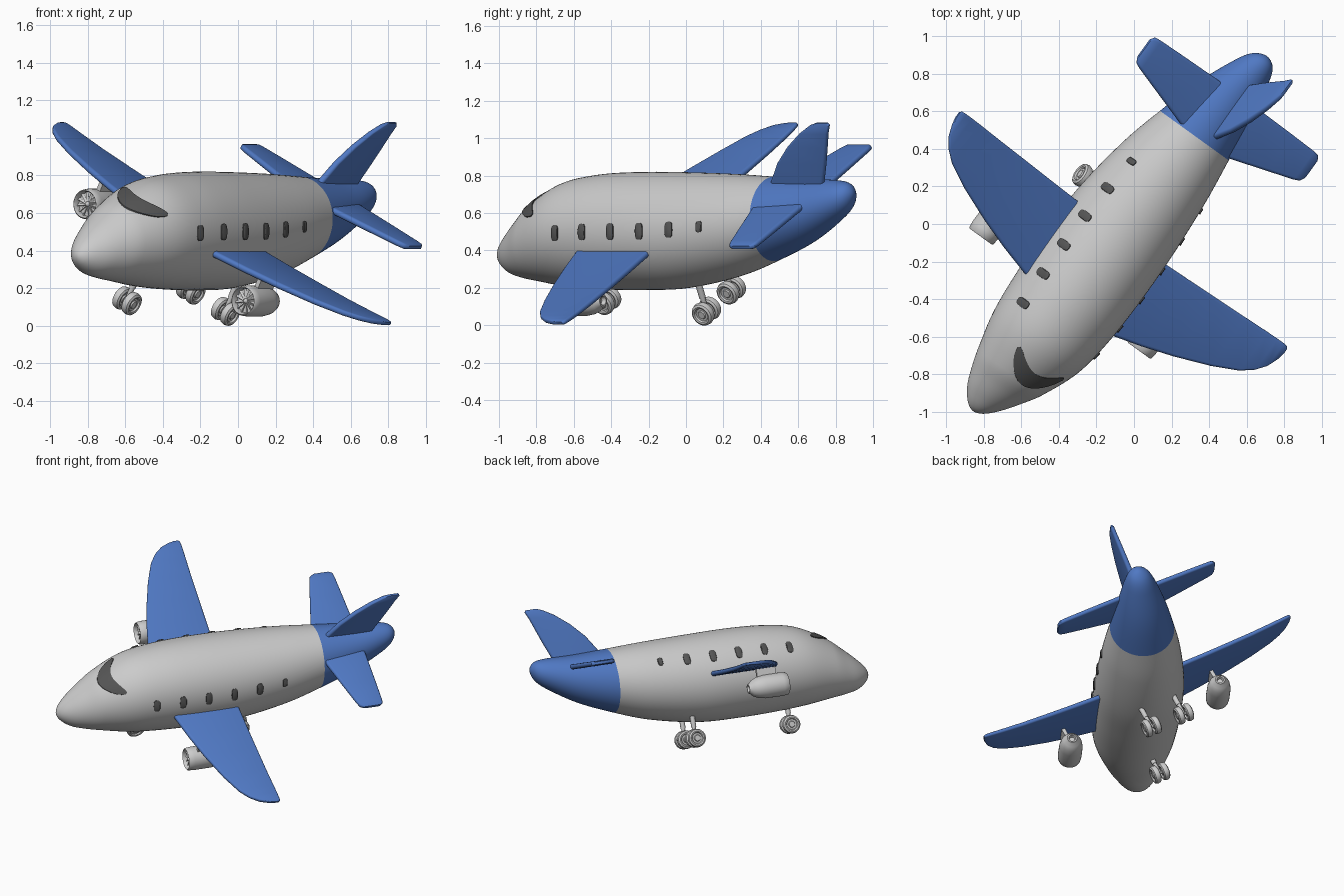
import bpy, bmesh
from math import sin, cos, pi, radians
from mathutils import Matrix, Vector

if "Cube" in bpy.data.objects:
    bpy.data.objects.remove(bpy.data.objects["Cube"])

# Aircraft frame: x = span, y = aft, z = up; then banked and yawed into the scene
POSE = (Matrix.Translation((0, 0, 0.598)) @ Matrix.Rotation(radians(-35.8), 4, 'Z')
        @ Matrix.Rotation(radians(26.4), 4, 'Y'))


def material(name, rgb):
    m = bpy.data.materials.new(name)
    m.diffuse_color = (*rgb, 1)
    m.use_nodes = True
    m.node_tree.nodes["Principled BSDF"].inputs["Base Color"].default_value = m.diffuse_color
    return m


BLUE = material("blue", (0.08, 0.19, 0.55))
DARK = material("dark", (0.09, 0.09, 0.09))


def finish(name, bm, mat=None, angle=40):
    bmesh.ops.remove_doubles(bm, verts=bm.verts, dist=1e-5)
    bmesh.ops.recalc_face_normals(bm, faces=bm.faces)
    me = bpy.data.meshes.new(name)
    bm.to_mesh(me)
    bm.free()
    ob = bpy.data.objects.new(name, me)
    bpy.context.collection.objects.link(ob)
    ob.matrix_world = POSE
    if mat:
        me.materials.append(mat)
    bpy.ops.object.select_all(action='DESELECT')
    ob.select_set(True)
    bpy.context.view_layer.objects.active = ob
    bpy.ops.object.shade_smooth_by_angle(angle=radians(angle))
    return ob


def add_loft(bm, rings, caps=True):
    vs = [[bm.verts.new(p) for p in r] for r in rings]
    n = len(vs[0])
    for r0, r1 in zip(vs, vs[1:]):
        for i in range(n):
            j = (i + 1) % n
            bm.faces.new((r0[i], r0[j], r1[j], r1[i]))
    if caps:
        bm.faces.new(vs[0])
        bm.faces.new(vs[-1])


def loft(name, rings, mat=None, caps=True):
    bm = bmesh.new()
    add_loft(bm, rings, caps)
    return finish(name, bm, mat)


def add_lathe(bm, profile, origin, axis, seg=32):
    # profile: (distance along axis, radius)
    o = Vector(origin)
    k = 'xyz'.index(axis)
    rings = []
    for t, r in profile:
        ring = []
        for i in range(seg):
            p = Vector((0, 0, 0))
            p[k] = t
            p[(k + 1) % 3] = r * cos(2 * pi * i / seg)
            p[(k + 2) % 3] = r * sin(2 * pi * i / seg)
            ring.append(o + p)
        rings.append(ring)
    add_loft(bm, rings, False)


# Fuselage stations: (y, centre height, radius)
ST = [(-1.31, -.25, 0), (-1.288, -.246, .052), (-1.22, -.233, .112), (-1.13, -.203, .163),
      (-1.03, -.168, .21), (-.82, -.125, .278), (-.60, -.11, .306), (-.34, -.105, .316),
      (-.03, -.1, .31), (.32, -.07, .273), (.57, -.033, .226), (.82, .015, .17),
      (1.03, .078, .107), (1.11, .104, .064), (1.14, .115, 0)]
SPLIT, STEPS = 10, 6


def smooth_stations():
    v = [Vector(p) for p in ST]
    flip = lambda p: Vector((p.x, p.y, -p.z))
    v = [flip(v[1])] + v + [flip(v[-2])]
    out = []
    for i in range(1, len(v) - 2):
        p0, p1, p2, p3 = v[i - 1:i + 3]
        # chord-weighted tangents
        d0, d1, d2 = (p1 - p0).length, (p2 - p1).length, (p3 - p2).length
        m1 = (p2 - p0) / (d0 + d1) * d1
        m2 = (p3 - p1) / (d1 + d2) * d1
        for k in range(STEPS):
            t = k / STEPS
            out.append(p1 * (2*t**3 - 3*t*t + 1) + m1 * (t**3 - 2*t*t + t)
                       + p2 * (3*t*t - 2*t**3) + m2 * (t**3 - t*t))
    return out + [v[-2]]


PROF = smooth_stations()


def surf(y, th, off=0):
    # point on the fuselage skin, th measured from the top
    for a, b in zip(PROF, PROF[1:]):
        if a.x <= y <= b.x:
            q = a.lerp(b, (y - a.x) / (b.x - a.x))
            break
    r = q.z + off
    return Vector((r * sin(th), y, q.y + r * cos(th)))


body = [[Vector((r * sin(2*pi*i/64), y, c + r * cos(2*pi*i/64))) for i in range(64)]
        for y, c, r in PROF]
loft("fuselage", body[:SPLIT * STEPS + 1], caps=False)
loft("tail_cone", body[SPLIT * STEPS:], BLUE, caps=False)


# Wings, stabilisers and fin: stations (span, leading y, trailing y, height, thickness)
def blade(name, stations, place):
    rings = []
    for s, le, te, u, th in stations:
        mid, half = (le + te) / 2, (te - le) / 2 - th / 2
        ring = []
        for i in range(16):
            ang = -pi/2 + pi * (i % 8) / 7 + (pi if i > 7 else 0)
            shift = half if i < 8 else -half
            ring.append(place(s, mid + shift + th/2 * cos(ang), u + th/2 * sin(ang)))
        rings.append(ring)
    loft(name, rings, BLUE)


WING = [(.2, -.59, -.08, -.09, .036), (.31, -.555, -.076, -.09, .036), (.5, -.507, -.07, -.089, .035),
        (.69, -.45, -.063, -.086, .034), (.9, -.375, -.056, -.08, .032), (1.05, -.307, -.05, -.072, .03),
        (1.12, -.255, -.048, -.067, .028), (1.165, -.20, -.048, -.063, .026),
        (1.19, -.14, -.05, -.061, .022), (1.2, -.10, -.06, -.06, .014)]
STAB = [(.04, .535, .885, .1, .036), (.13, .565, .885, .1, .036), (.4, .642, .88, .1, .034),
        (.56, .688, .876, .1, .032), (.595, .702, .872, .1, .03), (.612, .73, .85, .1, .018)]
FIN = [(.08, .55, .93, 0, .04), (.187, .621, .97, 0, .038), (.3, .70, 1.02, 0, .036),
       (.4, .80, 1.06, 0, .034), (.48, .905, 1.092, 0, .03), (.525, .985, 1.115, 0, .026),
       (.54, 1.03, 1.108, 0, .014)]
for side, n in ((1, "right"), (-1, "left")):
    blade(n + "_wing", WING, lambda s, y, u: Vector((side * s, y, u)))
    blade(n + "_stabiliser", STAB, lambda s, y, u: Vector((side * s, y, u)))
blade("tail_fin", FIN, lambda s, y, u: Vector((u, y, s)))

# Cabin windows: rounded patches on the skin
sgn = lambda v: (v > 0) - (v < 0)
for side, n in ((1, "right"), (-1, "left")):
    for k in range(6):
        y0, size = -.687 + .19 * k, (.75 if k == 5 else 1)
        rings = []
        for off, sc in ((-.012, 1), (.006, 1), (.009, .85)):
            ring = []
            for i in range(24):
                c, s = cos(2*pi*i/24), sin(2*pi*i/24)
                dy = .023 * sc * size * sgn(c) * abs(c) ** .6
                dt = .14 * sc * size * sgn(s) * abs(s) ** .6
                ring.append(surf(y0 + dy, side * (1.12 + dt), off))
            rings.append(ring)
        loft(f"{n}_window_{k + 1}", rings, DARK)

# Windshield band
rings = []
for i in range(33):
    t = -1 + i / 16
    th, mid = radians(39) * t, -1.0 + .10 * t * t
    w = .008 + .037 * (1 - abs(t) ** 5) ** .5
    rings.append([surf(mid + dy, th, off) for dy, off in
                  ((-w, -.012), (w, -.012), (w, .007), (0, .009), (-w, .007))])
loft("windshield", rings, DARK)

# Engines with fans and pylons
NACELLE = [(.035, 0), (.035, .064), (.006, .068), (-.002, .073), (.004, .079), (.04, .083), (.17, .082),
           (.22, .073), (.255, .057), (.272, .04), (.285, .034), (.285, .024), (.262, .018), (.262, 0)]
for side, n in ((1, "right"), (-1, "left")):
    o = Vector((side * .58, -.53, -.233))
    bm = bmesh.new()
    add_lathe(bm, NACELLE, o, 'y')
    finish(n + "_engine", bm)
    bm = bmesh.new()
    add_lathe(bm, [(.008, 0), (.014, .01), (.035, .018)], o, 'y', 16)
    for i in range(12):
        m = (Matrix.Translation(o + Vector((0, .026, 0))) @ Matrix.Rotation(2*pi*i/12, 4, 'Y')
             @ Matrix.Translation((0, 0, .04)) @ Matrix.Rotation(.6, 4, 'Z')
             @ Matrix.Diagonal((.014, .005, .052, 1)))
        bmesh.ops.create_cube(bm, size=1, matrix=m)
    finish(n + "_engine_fan", bm)
    bm = bmesh.new()
    bmesh.ops.create_cube(bm, size=1, matrix=Matrix.Translation(o + Vector((0, .14, .105)))
                          @ Matrix.Diagonal((.025, .14, .09, 1)))
    finish(n + "_engine_pylon", bm)

# Landing gear: strut, axle and twin wheels
TYRE = [(-.019, 0), (-.019, .02), (-.012, .024), (-.012, .036), (-.021, .041), (-.024, .05),
        (-.017, .061), (0, .065)]
TYRE += [(-t, r) for t, r in reversed(TYRE[:-1])]
for n, x, y in (("nose", 0, -.69), ("right", .127, .05), ("left", -.127, .05)):
    bm = bmesh.new()
    add_lathe(bm, [(0, 0), (0, .014), (.08, .014), (.08, .018), (.2, .018), (.2, 0)],
              (x, y, -.52), 'z', 16)
    add_lathe(bm, [(-.05, 0), (-.05, .011), (.05, .011), (.05, 0)], (x, y, -.52), 'x', 16)
    finish(n + "_gear_strut", bm)
    for side in (-1, 1):
        bm = bmesh.new()
        add_lathe(bm, TYRE, (x + side * .034, y, -.52), 'x')
        finish(f"{n}_gear_wheel_{'inner' if side < 0 else 'outer'}", bm)
